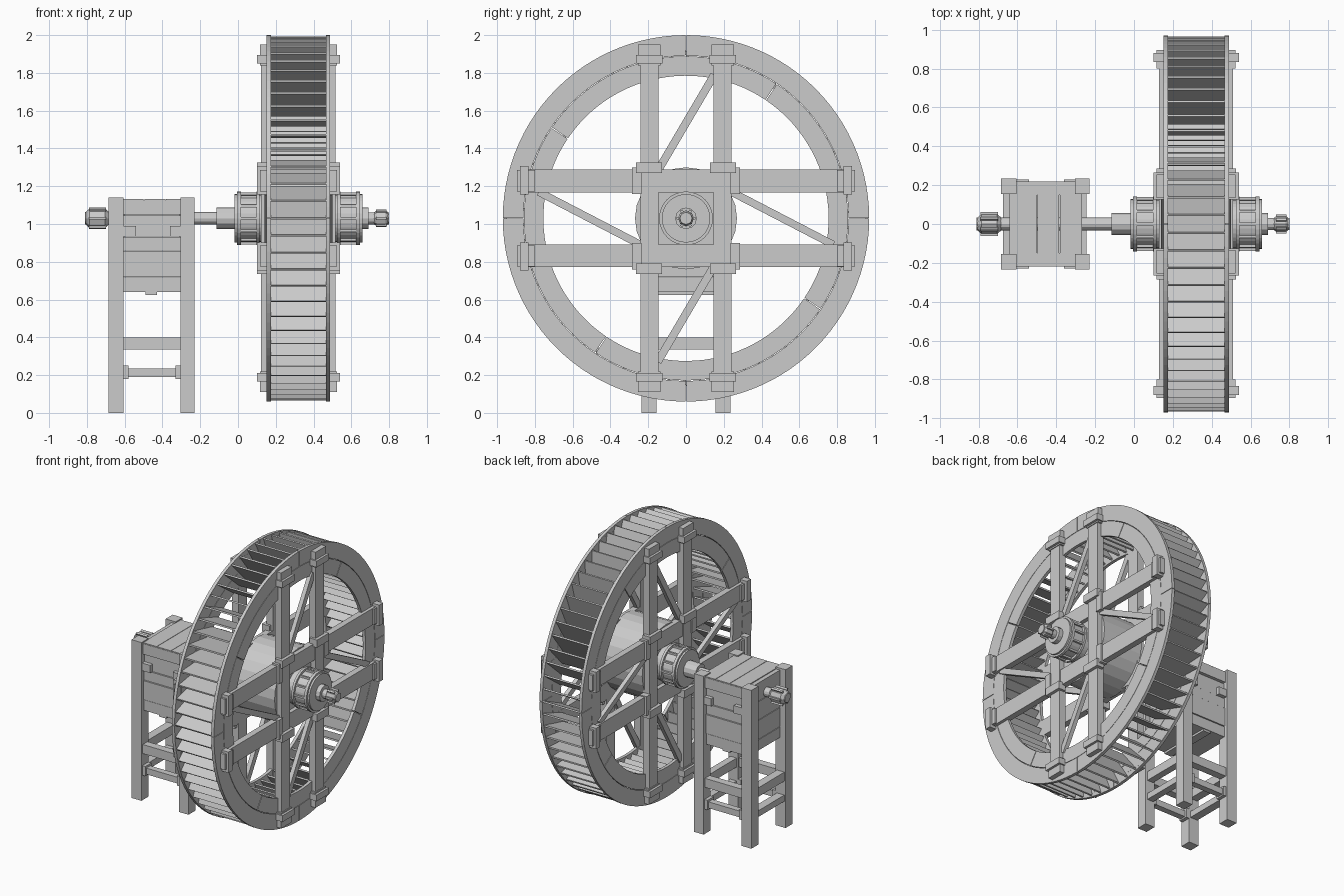
import bpy, bmesh, math
from mathutils import Vector, Matrix

old = bpy.data.objects.get("Cube")
if old:
    bpy.data.objects.remove(old, do_unlink=True)

grey = bpy.data.materials.new("weathered grey")
grey.use_nodes = True
grey.diffuse_color = (0.6, 0.6, 0.6, 1)
grey.node_tree.nodes["Principled BSDF"].inputs["Base Color"].default_value = (0.6, 0.6, 0.6, 1)

CX, CZ = 0.32, 1.03      # wheel centre
TAU = 2 * math.pi


def finish(name, bm):
    bmesh.ops.recalc_face_normals(bm, faces=bm.faces)
    me = bpy.data.meshes.new(name)
    bm.to_mesh(me)
    bm.free()
    me.materials.append(grey)
    ob = bpy.data.objects.new(name, me)
    bpy.context.collection.objects.link(ob)
    return ob


def block(name, mid, size, turn=0.0):
    """Block of a given size, turned around the axle direction."""
    bm = bmesh.new()
    bmesh.ops.create_cube(bm, size=1, matrix=Matrix.Translation(mid) @ Matrix.Rotation(turn, 4, 'X')
                          @ Matrix.Diagonal(size).to_4x4())
    return finish(name, bm)


def box(name, x, y, z):
    """Block from (low, high) pairs on each axis."""
    pairs = (x, y, z)
    return block(name, Vector([(a[0] + a[1]) / 2 for a in pairs]), Vector([a[1] - a[0] for a in pairs]))


def bar(name, x, p, q, width):
    """Slanted plank between two (y, z) points, spanning the x pair."""
    p, q = Vector(p), Vector(q)
    d, mid = q - p, (p + q) / 2
    return block(name, Vector(((x[0] + x[1]) / 2, mid.x, mid.y)),
                 Vector((x[1] - x[0], d.length, width)), math.atan2(d.y, d.x))


def bridge(bm, rings):
    """Skin a row of closed loops and cap both ends."""
    n = len(rings[0])
    for a, b in zip(rings, rings[1:]):
        for i in range(n):
            j = (i + 1) % n
            bm.faces.new((a[i], a[j], b[j], b[i]))
    bm.faces.new(rings[0])
    bm.faces.new(rings[-1])


def lathe(name, profile, sides):
    """Solid of revolution around the axle from (x, radius) points."""
    bm = bmesh.new()
    bridge(bm, [[bm.verts.new((x, r * math.cos(TAU * i / sides), CZ + r * math.sin(TAU * i / sides)))
                 for i in range(sides)] for x, r in profile])
    return finish(name, bm)


def rim_segment(name, x, r, start, end, steps=26):
    """Curved rim board with square section."""
    bm = bmesh.new()
    corners = ((x[0], r[0]), (x[1], r[0]), (x[1], r[1]), (x[0], r[1]))
    angles = [start + (end - start) * i / steps for i in range(steps + 1)]
    bridge(bm, [[bm.verts.new((px, pr * math.cos(a), CZ + pr * math.sin(a)))
                 for px, pr in corners] for a in angles])
    return finish(name, bm)


def mirrored(sign, a, b, centre=0.0):
    """Ordered pair of distances a and b on one side of a centre."""
    return sorted((centre + sign * a, centre + sign * b))


# paddles, leaning forward around the rim
count, lean = 66, math.radians(25)
for i in range(count):
    a = TAU * i / count
    tip = 0.962 * Vector((math.cos(a), math.sin(a)))
    root = tip - 0.22 * Vector((math.cos(a + lean), math.sin(a + lean)))
    lift = Vector((0, CZ))
    bar("paddle", (CX - 0.148, CX + 0.148), root + lift, tip + lift, 0.011)

for side in (-1, 1):
    def span(inner, outer):
        return mirrored(side, inner, outer, CX)

    # two-layer rim of butted boards
    for k in range(4):
        a = k * TAU / 4
        rim_segment("outer_rim", span(0.146, 0.168), (0.861, 0.97), a + 0.002, a + TAU / 4 - 0.002)
        a += math.radians(56)
        rim_segment("inner_rim", span(0.146, 0.168), (0.755, 0.858), a + 0.003, a + TAU / 4 - 0.003)

    for s in (-1, 1):
        # paired spokes
        box("upright_spoke", span(0.145, 0.197), mirrored(s, 0.146, 0.242), (CZ - 0.88, CZ + 0.88))
        box("level_spoke", span(0.145, 0.19), (-0.86, 0.86), mirrored(s, 0.138, 0.258, CZ))
        # clamps at spoke ends and crossings
        for t in (-1, 1):
            box("rim_clamp", span(0.145, 0.203), mirrored(s, 0.135, 0.255), mirrored(t, 0.81, 0.92, CZ))
            box("rim_clamp_bar", span(0.16, 0.22), mirrored(s, 0.125, 0.265), mirrored(t, 0.82, 0.865, CZ))
            box("side_clamp", span(0.145, 0.203), mirrored(s, 0.80, 0.895), mirrored(t, 0.143, 0.255, CZ))
            box("side_clamp_bar", span(0.16, 0.22), mirrored(s, 0.835, 0.88), mirrored(t, 0.127, 0.277, CZ))
            box("cross_clamp", span(0.16, 0.22), mirrored(s, 0.128, 0.265), mirrored(t, 0.24, 0.295, CZ))
            box("cross_clamp_post", span(0.15, 0.205), mirrored(s, 0.235, 0.285), mirrored(t, 0.13, 0.27, CZ))

    # diagonal braces
    for s in (-1, 1):
        low, high = mirrored(s, 0.25, 0.76, CZ)
        bar("upright_brace", span(0.15, 0.18), (-0.15, low), (0.15, high), 0.042)
        mid = s * 0.51
        bar("level_brace", span(0.15, 0.18), (mid - 0.27, CZ + 0.14), (mid + 0.27, CZ - 0.14), 0.04)

    # banded hub with ribs
    lathe("hub", [(CX + side * x, r) for x, r in (
        (0.15, 0.125), (0.205, 0.125), (0.205, 0.142), (0.222, 0.142), (0.222, 0.125), (0.305, 0.125),
        (0.305, 0.142), (0.325, 0.142), (0.325, 0.128), (0.338, 0.128), (0.338, 0.105))], 32)
    for k in range(12):
        a = TAU * k / 12
        y, z = 0.131 * math.cos(a), CZ + 0.131 * math.sin(a)
        box("hub_rib", span(0.222, 0.305), (y - 0.007, y + 0.007), (z - 0.007, z + 0.007))

# core between the two spoke frames
lathe("wheel_core", [(CX - 0.16, 0.27), (CX + 0.16, 0.27)], 24)

# axle with stepped collars
lathe("axle", [(-0.81, 0.033), (-0.115, 0.033), (-0.115, 0.057), (0.69, 0.057),
               (0.69, 0.032), (0.80, 0.032)], 12)


def ribbed_nut(name, x0, x1, r):
    lathe(name, [(x0, r * 0.55), (x0 + 0.02, r * 0.85), (x1 - 0.02, r * 0.85), (x1, r * 0.55)], 8)
    c = Vector((0, CZ))
    for k in range(6):
        d = Vector((math.cos(TAU * k / 6), math.sin(TAU * k / 6)))
        bar(name + "_rib", (x0 + 0.015, x1 - 0.015), c + d * r * 0.4, c + d * r, 0.014)


ribbed_nut("left_end_nut", 0.715, 0.80, 0.05)
ribbed_nut("right_end_nut", -0.805, -0.685, 0.062)

# trestle legs, front and back
for s in (-1, 1):
    box("outer_leg", (-0.685, -0.605), mirrored(s, 0.155, 0.235), (0, 1.14))
    box("inner_leg", (-0.305, -0.23), mirrored(s, 0.155, 0.235), (0, 1.14))
    # rails along x with tenon blocks
    box("middle_rail", (-0.61, -0.30), mirrored(s, 0.165, 0.22), (0.335, 0.40))
    box("lower_rail", (-0.60, -0.31), mirrored(s, 0.17, 0.215), (0.19, 0.235))
    for x in (-0.595, -0.315):
        box("rail_block", (x - 0.015, x + 0.015), mirrored(s, 0.155, 0.225), (0.18, 0.25))
    # planked box front and back
    for z0, z1, out in ((0.64, 0.72, 0.205), (0.72, 0.86, 0.21), (0.86, 0.935, 0.205),
                        (0.935, 1.05, 0.2), (1.05, 1.13, 0.218)):
        box("box_plank", (-0.61, -0.295), mirrored(s, 0.15, out), (z0, z1 - 0.004))
    for x in (-0.575, -0.325):
        box("box_block", (x - 0.035, x + 0.035), mirrored(s, 0.18, 0.228), (0.935, 0.99))

# rails and planks along y
for x in ((-0.675, -0.615), (-0.295, -0.245)):
    box("cross_rail", x, (-0.16, 0.16), (0.335, 0.40))
    box("low_cross_rail", x, (-0.16, 0.16), (0.19, 0.235))
for x in ((-0.64, -0.60), (-0.31, -0.268)):
    for z0, z1 in ((0.64, 0.72), (0.72, 0.86), (0.86, 0.995), (0.995, 1.13)):
        box("side_plank", x, (-0.16, 0.16), (z0, z1 - 0.004))
box("box_floor", (-0.61, -0.295), (-0.15, 0.15), (0.64, 0.66))
for k in range(3):
    x = -0.61 + k * 0.114
    box("lid_plank", (x, x + 0.111), (-0.215, 0.215), (1.10, 1.132))
box("floor_peg", (-0.49, -0.43), (-0.2, 0.2), (0.625, 0.65))
